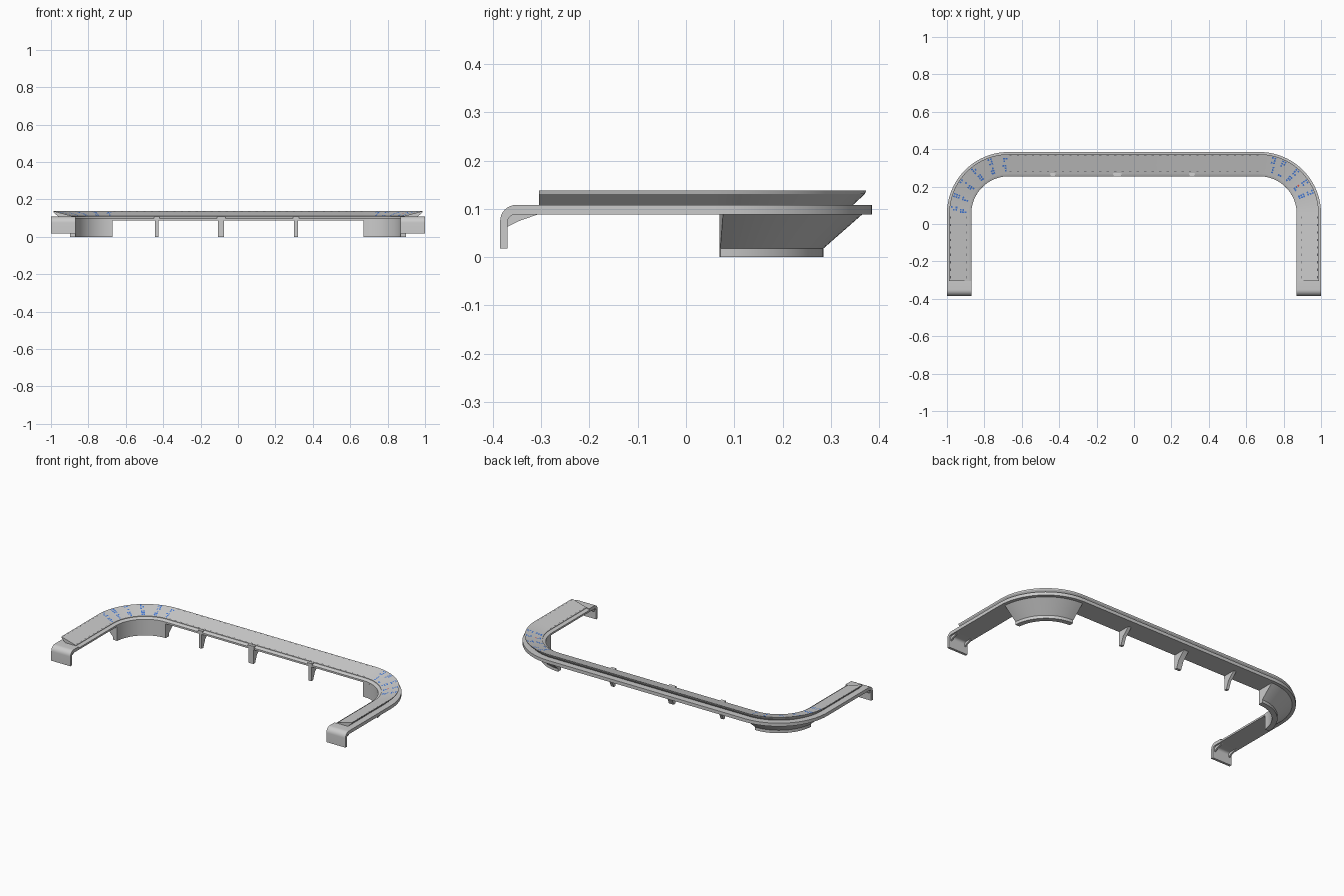
import bpy, bmesh, math, random
from mathutils import Vector

if "Cube" in bpy.data.objects:
    bpy.data.objects.remove(bpy.data.objects["Cube"])

random.seed(4)
R, CX, CY = 0.33, 0.67, 0.055      # outer corner radius and centre


def material(name, rgb):
    m = bpy.data.materials.new(name)
    m.diffuse_color = (*rgb, 1)
    m.use_nodes = True
    m.node_tree.nodes["Principled BSDF"].inputs["Base Color"].default_value = m.diffuse_color
    return m


BLUE = material("blue_keys", (0.06, 0.2, 0.7))
RED = material("red_key", (0.75, 0.08, 0.06))
DARK = material("dark_dots", (0.1, 0.1, 0.11))


def finish(name, bm, mat=None, angle=30):
    bmesh.ops.recalc_face_normals(bm, faces=bm.faces)
    me = bpy.data.meshes.new(name)
    bm.to_mesh(me)
    bm.free()
    ob = bpy.data.objects.new(name, me)
    bpy.context.collection.objects.link(ob)
    if mat:
        me.materials.append(mat)
    bpy.ops.object.select_all(action='DESELECT')
    ob.select_set(True)
    bpy.context.view_layer.objects.active = ob
    bpy.ops.object.shade_smooth_by_angle(angle=math.radians(angle))
    return ob


def arc(a0, a1, side, n=20):
    """Corner stations: outer edge point and inward direction."""
    out = []
    for i in range(n + 1):
        a = math.radians(a0 + (a1 - a0) * i / n)
        u = Vector((math.cos(a), math.sin(a), 0))
        out.append((Vector((side * CX, CY, 0)) + u * R, -u))
    return out


def u_path(front_y):
    return ([(Vector((-1, front_y, 0)), Vector((1, 0, 0)))] + arc(180, 90, -1)
            + arc(90, 0, 1) + [(Vector((1, front_y, 0)), Vector((-1, 0, 0)))])


def sweep(name, path, profile):
    """Sweep a closed (inset, height) profile along the stations."""
    bm = bmesh.new()
    rings = [[bm.verts.new(p + n * d + Vector((0, 0, z))) for d, z in profile] for p, n in path]
    k = len(profile)
    for a, b in zip(rings, rings[1:]):
        for i in range(k):
            bm.faces.new((a[i], a[(i + 1) % k], b[(i + 1) % k], b[i]))
    bm.faces.new(rings[0])
    bm.faces.new(rings[-1])
    return finish(name, bm)


def extrude_x(name, profile, x0, x1):
    """Extrude a closed (y, z) profile between two x positions."""
    path = [(Vector((x, 0, 0)), Vector((0, 1, 0))) for x in (x0, x1)]
    return sweep(name, path, profile)


# Lower counter and the tilted panel on top of it
sweep("counter", u_path(-0.305),
      [(0, 0.088), (0, 0.108), (0.112, 0.108), (0.13, 0.099), (0.13, 0.088)])
PANEL_IN, PANEL_OUT = (0.112, 0.111), (0.012, 0.138)
sweep("tilted_panel", u_path(-0.305),
      [(0.04, 0.107), (0.014, 0.131), PANEL_OUT, PANEL_IN, (0.112, 0.107)])

# Rounded waterfall ends with gussets
bend = [(-0.305, 0.088), (-0.305, 0.108)]
for r, order in ((0.033, range(9)), (0.016, range(8, -1, -1))):
    if r == 0.016:
        bend += [(-0.385, 0.018), (-0.37, 0.018)]
    for i in order:
        a = math.pi / 2 + i * math.pi / 16
        cy, cz = (-0.352, 0.075) if r == 0.033 else (-0.354, 0.072)
        bend.append((cy + r * math.cos(a), cz + r * math.sin(a)))
for s, side in ((-1, "left"), (1, "right")):
    extrude_x(side + "_end", bend, s * 0.87, s)
    for x in (0.885, 0.985):
        extrude_x(side + "_end_gusset",
                  [(-0.371, 0.062), (-0.371, 0.089), (-0.305, 0.089), (-0.345, 0.075)],
                  s * (x - 0.005), s * (x + 0.005))

# Flared corner pedestals
PED = [(0.13, 0), (0.1, 0), (0.1, 0.018), (0.018, 0.09), (0.13, 0.09)]
sweep("left_pedestal", arc(176, 90, -1), PED)
sweep("right_pedestal", arc(90, 4, 1), PED)

# Support brackets under the back run
for x, w in ((-0.435, 0.018), (-0.09, 0.032), (0.31, 0.02)):
    extrude_x("support_bracket",
              [(0.255, 0), (0.254, 0.109), (0.275, 0.109), (0.335, 0.089), (0.29, 0.045), (0.272, 0)],
              x - w / 2, x + w / 2)
    extrude_x("bracket_cap", [(0.254, 0.09), (0.254, 0.109), (0.275, 0.109), (0.275, 0.09)],
              x - w / 2 - 0.006, x + w / 2 + 0.006)


def panel_point(p, n, d, lift=0.0006):
    t = (d - PANEL_OUT[0]) / (PANEL_IN[0] - PANEL_OUT[0])
    return p + n * d + Vector((0, 0, PANEL_OUT[1] + (PANEL_IN[1] - PANEL_OUT[1]) * t + lift))


def key(bm, p, n, d, depth, width):
    """Thin flat key lying on the tilted panel."""
    t = Vector((-n.y, n.x, 0)) * width / 2
    a, b = panel_point(p, n, d - depth / 2), panel_point(p, n, d + depth / 2)
    bm.faces.new([bm.verts.new(v) for v in (a - t, a + t, b + t, b - t)])


# Coloured key clusters on both corners
blue, red = bmesh.new(), bmesh.new()
for s, angles in ((-1, (93, 109, 127, 144, 160, 174)), (1, (74, 62, 48, 32, 20))):
    for a in angles:
        for d0 in (0.036, 0.086):
            a_off = a + random.uniform(-1.5, 1.5)
            for col in range(2):
                p, n = arc(a_off + col * 2.6, 0, s, 1)[0]
                for row in range(3):
                    if random.random() < 0.2:
                        continue
                    hot = s == 1 and a == 32 and d0 > 0.05 and row == 0
                    key(red if hot else blue, p, n, d0 + (row - 1) * 0.013, 0.009, 0.009)
finish("blue_keys", blue, BLUE)
finish("red_keys", red, RED)

# Rows of small dots along both edges of the panel
dots = bmesh.new()
for d in (0.019, 0.106):
    for i in range(34):
        key(dots, Vector((-0.66 + i * 0.04, CY + R, 0)), Vector((0, -1, 0)), d, 0.003, 0.012)
    for s in (-1, 1):
        for i in range(9):
            key(dots, Vector((s, -0.285 + i * 0.04, 0)), Vector((-s, 0, 0)), d, 0.003, 0.012)
finish("edge_dots", dots, DARK)
